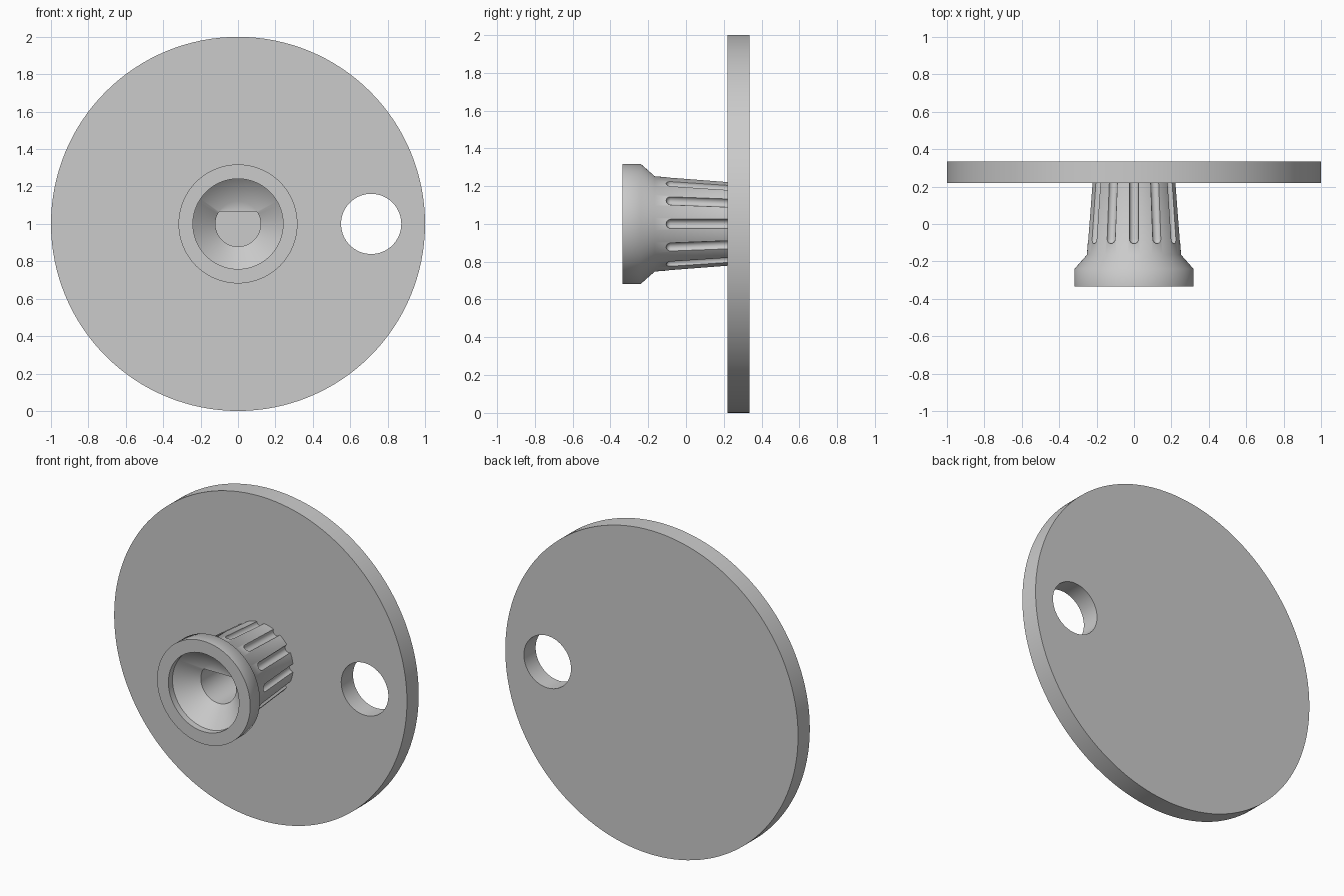
import bpy, bmesh, math
from mathutils import Matrix, Vector

cube = bpy.data.objects.get("Cube")
if cube:
    bpy.data.objects.remove(cube, do_unlink=True)

grey = bpy.data.materials.new("plain grey")
grey.use_nodes = True
colour = (0.6, 0.6, 0.6, 1)
grey.diffuse_color = colour
grey.node_tree.nodes["Principled BSDF"].inputs["Base Color"].default_value = colour

CENTRE = Vector((0, 0, 1))


def lathe(bm, profile, sides, matrix=Matrix()):
    """Turn (y, radius[, flat height]) rings round the y axis and cap both ends."""
    rings = []
    for y, r, *flat in profile:
        ring = []
        for i in range(sides):
            a = math.tau * i / sides
            z = r * math.sin(a)
            x = r * math.cos(a)
            if flat and z > flat[0]:
                # slide points above the flat onto its chord
                x = x * flat[0] / z if z else x
                z = flat[0]
            ring.append(bm.verts.new(matrix @ Vector((x, y, z))))
        rings.append(ring)
    for low, high in zip(rings, rings[1:]):
        for i in range(sides):
            j = (i + 1) % sides
            bm.faces.new((low[i], low[j], high[j], high[i]))
    bm.faces.new(rings[0])
    bm.faces.new(rings[-1])


def make_object(name, bm):
    bmesh.ops.remove_doubles(bm, verts=bm.verts, dist=0.00002)
    bmesh.ops.recalc_face_normals(bm, faces=bm.faces)
    mesh = bpy.data.meshes.new(name)
    bm.to_mesh(mesh)
    bm.free()
    mesh.materials.append(grey)
    ob = bpy.data.objects.new(name, mesh)
    ob.location = CENTRE
    bpy.context.collection.objects.link(ob)
    return ob


def select(ob):
    bpy.ops.object.select_all(action="DESELECT")
    ob.select_set(True)
    bpy.context.view_layer.objects.active = ob


def cut(ob, cutter):
    cutter.hide_render = True
    mod = ob.modifiers.new("cut", "BOOLEAN")
    mod.operation = "DIFFERENCE"
    mod.solver = "EXACT"
    mod.object = cutter
    select(ob)
    bpy.ops.object.modifier_apply(modifier=mod.name)
    bpy.data.objects.remove(cutter, do_unlink=True)
    bpy.ops.object.shade_smooth_by_angle(angle=math.radians(45))


# Round plate with a finger hole
PLATE_FRONT, PLATE_BACK = 0.22, 0.335
bm = bmesh.new()
lathe(bm, [(PLATE_FRONT, 1), (PLATE_BACK, 1)], 128)
plate = make_object("round_plate", bm)

bm = bmesh.new()
lathe(bm, [(0, 0.161), (0.5, 0.161)], 64, Matrix.Translation((0.712, 0, 0)))
cut(plate, make_object("finger_hole_cutter", bm))

# Hub: flared rim, tapered body, countersink and a D-shaped bore
FLAT = 0.065
bm = bmesh.new()
lathe(bm, [
    (0.23, 0.222), (-0.165, 0.252), (-0.24, 0.318), (-0.335, 0.318),
    (-0.335, 0.241), (-0.295, 0.241), (-0.19, 0.121),
    (-0.19, 0.121, FLAT), (PLATE_FRONT, 0.121, FLAT),
], 96)
hub = make_object("hub", bm)

# Twelve round-ended flutes following the taper
GROOVE, TIP = 0.025, -0.105
bm = bmesh.new()
slope = math.atan2(0.03, 0.395)
nose = [(GROOVE * (1 - math.cos(a)), GROOVE * math.sin(a))
        for a in (math.radians(d) for d in (4, 25, 45, 68, 90))]
for k in range(12):
    place = (Matrix.Rotation(math.tau * k / 12, 4, "Y")
             @ Matrix.Translation((0, TIP, 0.2475))
             @ Matrix.Rotation(-slope, 4, "X"))
    lathe(bm, nose + [(0.4, GROOVE)], 20, place)
cut(hub, make_object("flute_cutter", bm))
